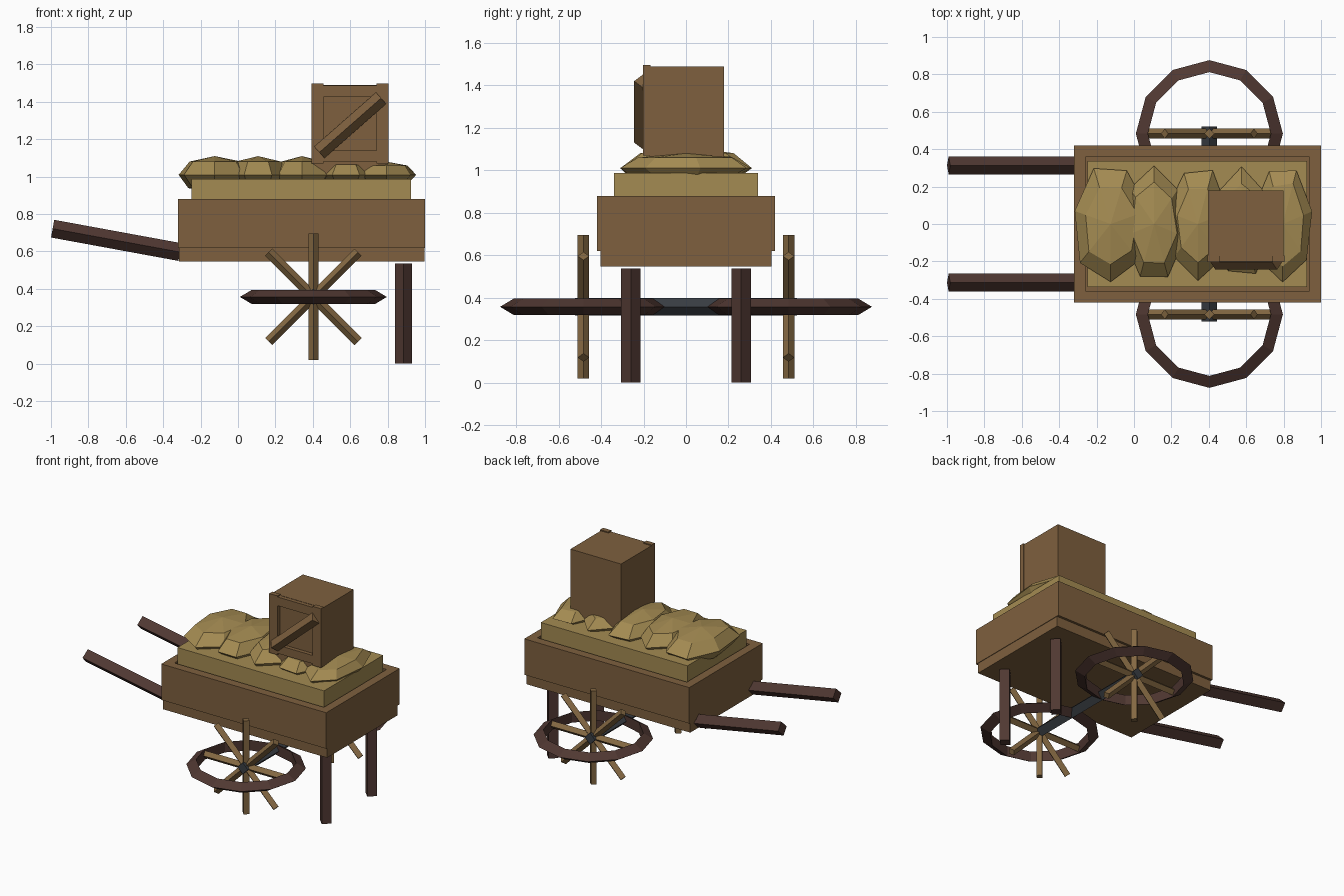
import bpy, bmesh, math, random
from mathutils import Vector, Matrix

if "Cube" in bpy.data.objects:
    bpy.data.objects.remove(bpy.data.objects["Cube"])

random.seed(4)


def material(name, rgb):
    m = bpy.data.materials.new(name)
    lin = [((c / 255 + 0.055) / 1.055) ** 2.4 for c in rgb]
    m.diffuse_color = (*lin, 1)
    m.use_nodes = True
    m.node_tree.nodes["Principled BSDF"].inputs["Base Color"].default_value = m.diffuse_color
    return m


WOOD = material("brown wood", (126, 96, 62))
DARK = material("dark wood", (80, 56, 50))
SPOKE = material("light wood", (132, 104, 66))
STRAW = material("straw", (164, 139, 82))
IRON = material("dark iron", (58, 62, 68))


def finish(name, bm, mat):
    bmesh.ops.recalc_face_normals(bm, faces=bm.faces)
    mesh = bpy.data.meshes.new(name)
    bm.to_mesh(mesh)
    bm.free()
    mesh.materials.append(mat)
    ob = bpy.data.objects.new(name, mesh)
    bpy.context.collection.objects.link(ob)
    return ob


def box(name, lo, hi, mat):
    lo, hi = Vector(lo), Vector(hi)
    bm = bmesh.new()
    bmesh.ops.create_cube(bm, size=1)
    bm.transform(Matrix.Translation((lo + hi) / 2) @ Matrix.Diagonal((*(hi - lo), 1)))
    return finish(name, bm, mat)


def pole(name, a, b, r, side, mat):
    """Four-sided pole from a to b with one corner pointing towards side."""
    a, b, side = Vector(a), Vector(b), Vector(side)
    other = (b - a).cross(side).normalized()
    bm = bmesh.new()
    rings = [[bm.verts.new(p + d * r) for d in (side, other, -side, -other)] for p in (a, b)]
    bm.faces.new(rings[0])
    bm.faces.new(rings[1])
    for i in range(4):
        j = (i + 1) % 4
        bm.faces.new((rings[0][i], rings[0][j], rings[1][j], rings[1][i]))
    return finish(name, bm, mat)


# Cart bed: floor and four walls
X0, X1, Y, T = -0.32, 1.0, 0.42, 0.062
box("bed_floor", (X0 + 0.004, -0.403, 0.547), (X1 - 0.004, 0.403, 0.63), WOOD)
for s, tag in ((-1, "front"), (1, "back")):
    ys = sorted((s * Y, s * (Y - T)))
    box("bed_wall_" + tag, (X0, ys[0], 0.62), (X1, ys[1], 0.88), WOOD)
box("bed_wall_left", (X0, T - Y, 0.62), (X0 + T, Y - T, 0.88), WOOD)
box("bed_wall_right", (X1 - T, T - Y, 0.62), (X1, Y - T, 0.88), WOOD)

# Straw filling
box("straw_block", (-0.248, -0.338, 0.63), (0.925, 0.338, 0.987), STRAW)

# Straw heaps: flattened low-poly domes in a row
heaps = [(-0.125, 0.195, 0.31, 1.11), (0.107, 0.165, 0.30, 1.11), (0.342, 0.165, 0.29, 1.11),
         (0.575, 0.165, 0.28, 1.085), (0.795, 0.165, 0.31, 1.08)]
for k, (x, rx, ry, top) in enumerate(heaps):
    bm = bmesh.new()
    bmesh.ops.create_uvsphere(bm, u_segments=7, v_segments=4, radius=1)
    bm.transform(Matrix.Rotation(math.pi / 7 * (k + 1), 4, 'Z'))
    for v in bm.verts:
        f = random.uniform(0.97, 1.1)
        v.co = (x + v.co.x * rx * f, v.co.y * ry * f, 1.01 + v.co.z * (top - 1.01))
    finish("straw_heap", bm, STRAW)

# Crate with framed front and diagonal brace
box("crate_body", (0.395, -0.172, 1.0), (0.80, 0.178, 1.49), WOOD)
for xa, xb in ((0.392, 0.457), (0.74, 0.805)):
    box("crate_post", (xa, -0.203, 1.07), (xb, -0.168, 1.497), WOOD)
for za, zb in ((1.08, 1.14), (1.425, 1.488)):
    box("crate_rail", (0.457, -0.2, za), (0.74, -0.172, zb), WOOD)
pole("crate_brace", (0.435, -0.203, 1.13), (0.765, -0.203, 1.42), 0.041, (0, -1, 0), WOOD)

# Handles and rear legs
for s in (-1, 1):
    pole("handle", (-0.991, s * 0.313, 0.722), (-0.31, s * 0.313, 0.597), 0.048, (0, 1, 0), DARK)
    pole("leg", (0.885, s * 0.26, 0), (0.885, s * 0.26, 0.537), 0.046, (0, 1, 0), DARK)

# Axle
CX, CZ, WY = 0.403, 0.357, 0.483
pole("axle", (CX, -0.522, CZ), (CX, 0.522, CZ), 0.042, (0, 0, 1), IRON)

# Wheels: four full-length spokes and a flat-lying rim of triangular section
for s in (-1, 1):
    c = Vector((CX, s * WY, CZ))
    for k in range(4):
        a = k * math.pi / 4
        d = Vector((math.cos(a), 0, math.sin(a))) * 0.338
        pole("spoke", c - d, c + d, 0.027, (0, 1, 0), SPOKE)
    bm = bmesh.new()
    N = 12
    rim = []
    for i in range(N):
        a = 2 * math.pi * i / N
        rim.append([bm.verts.new(c + Vector((math.cos(a) * r, math.sin(a) * r, z)))
                    for r, z in ((0.393, 0), (0.329, 0.038), (0.329, -0.038))])
    for i in range(N):
        p, q = rim[i], rim[(i + 1) % N]
        for j in range(3):
            m = (j + 1) % 3
            bm.faces.new((p[j], p[m], q[m], q[j]))
    finish("wheel_rim", bm, DARK)
